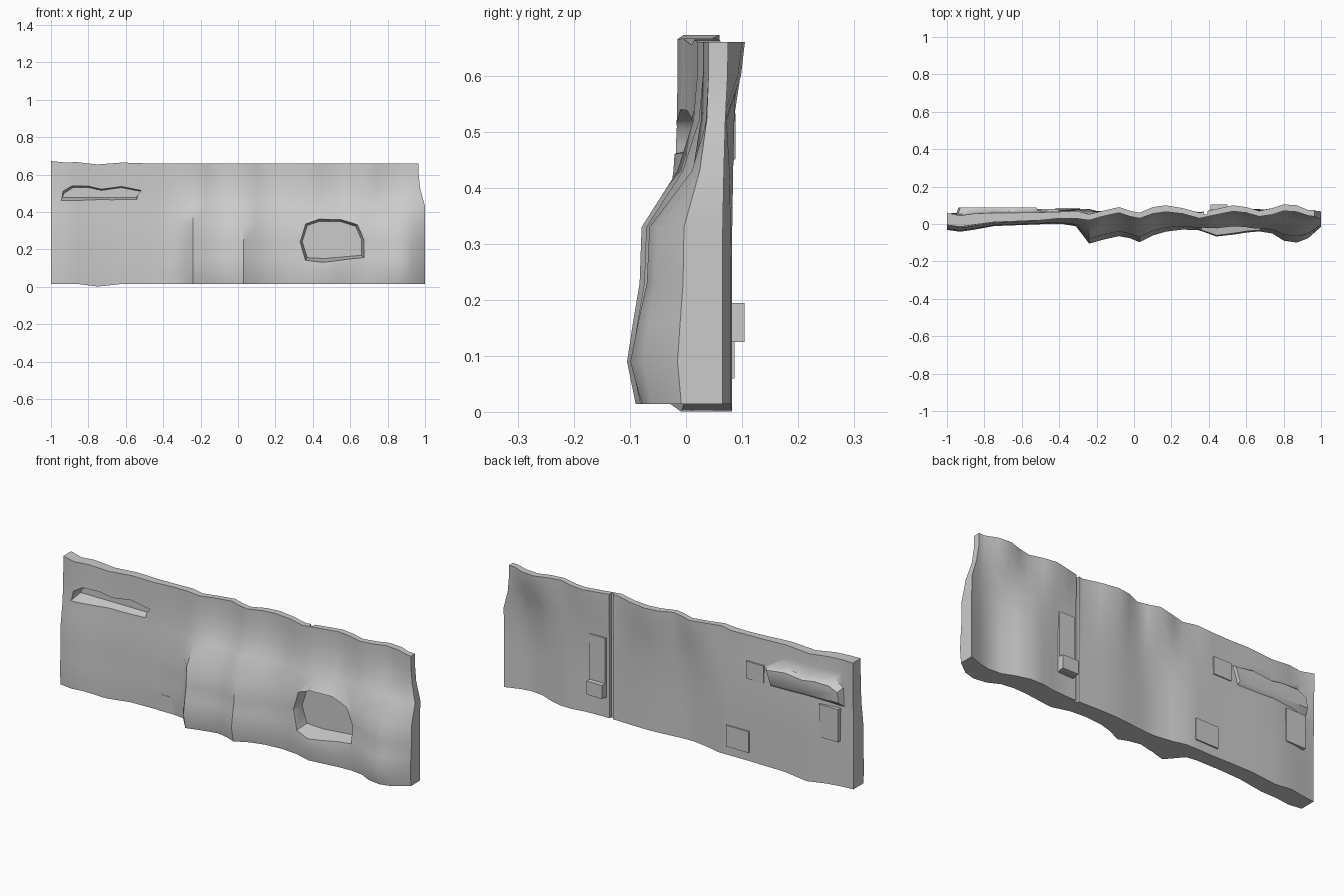
import bpy, bmesh
from math import radians

if "Cube" in bpy.data.objects:
    bpy.data.objects.remove(bpy.data.objects["Cube"])

# Columns: x, front y at the top, front y low down, back y at the top, back y low down
COLS = [(-1, -.005, -.03, .06, .055), (-.93, -.015, -.04, .045, .062), (-.86, -.005, -.03, .055, .075),
        (-.75, .01, -.01, .06, .082), (-.62, .015, -.005, .06, .08), (-.5, .02, 0, .062, .08),
        (-.4, .03, .005, .065, .078), (-.31, .03, -.01, .07, .08), (-.24, .02, -.098, .052, .08),
        (-.17, .04, -.078, .07, .062), (-.08, .06, -.058, .09, .048), (-.02, .04, -.07, .07, .05),
        (.03, .03, -.09, .06, .055), (.1, .055, -.055, .09, .063), (.17, .065, -.035, .1, .068),
        (.26, .055, -.025, .085, .068), (.35, .03, -.03, .06, .065), (.44, .05, -.06, .08, .065),
        (.53, .068, -.05, .1, .07), (.6, .06, -.04, .09, .082), (.67, .04, -.035, .07, .08),
        (.74, .05, -.045, .085, .06), (.8, .07, -.08, .105, .035), (.87, .065, -.09, .1, .028),
        (.93, .045, -.07, .075, .04), (1, .04, -.012, .075, .065)]
# Rows: z, weight of the low front, weight of the low back, right end x
ROWS = [(.015, .93, 1, 1), (.09, 1.06, 1, 1), (.16, .97, 1, 1), (.23, .87, 1, 1),
        (.33, .84, .95, 1), (.43, .3, .75, 1), (.52, .06, .5, .975), (.6, 0, .1, .965), (.66, 0, 0, .965)]


def new_object(name, bm):
    bmesh.ops.recalc_face_normals(bm, faces=bm.faces)
    me = bpy.data.meshes.new(name)
    bm.to_mesh(me)
    bm.free()
    ob = bpy.data.objects.new(name, me)
    bpy.context.collection.objects.link(ob)
    return ob


def taper_prism(name, front, back, yf, yb):
    """Solid between two (x, z) outlines lying at yf and yb."""
    bm = bmesh.new()
    a = [bm.verts.new((x, yf, z)) for x, z in front]
    b = [bm.verts.new((x, yb, z)) for x, z in back]
    n = len(a)
    bm.faces.new(a)
    bm.faces.new(b[::-1])
    for i in range(n):
        bm.faces.new((a[i], b[i], b[(i + 1) % n], a[(i + 1) % n]))
    return new_object(name, bm)


def shrink(pts, cx, cz, sx, sz):
    return [(cx + (x - cx) * sx, cz + (z - cz) * sz) for x, z in pts]


def rect(x0, x1, z0, z1):
    return [(x0, z0), (x1, z0), (x1, z1), (x0, z1)]


# Undulating wall: two wavy sheets closed around the rim
bm = bmesh.new()
front, back = [], []
last = len(COLS) - 1
for i, (x, top, low, btop, blow) in enumerate(COLS):
    fcol, bcol = [], []
    for j, (z, wf, wb, xr) in enumerate(ROWS):
        px = xr if i == last else min(x, xr - .02 * (last - i)) if x > .9 else x
        if j == 0 and -.81 < x < -.7:
            z = .001
        if j == len(ROWS) - 1 and x < -.5:
            z = {-1: .672, -.93: .665, -.86: .666, -.75: .654, -.62: .664}.get(x, z)
        fcol.append(bm.verts.new((px, top + (low - top) * wf, z)))
        bcol.append(bm.verts.new((px, btop + (blow - btop) * wb, z)))
    front.append(fcol)
    back.append(bcol)
nr = len(ROWS) - 1
for i in range(last):
    for j in range(nr):
        for s in (front, back):
            bm.faces.new((s[i][j], s[i + 1][j], s[i + 1][j + 1], s[i][j + 1]))
    for j in (0, nr):
        bm.faces.new((front[i][j], front[i + 1][j], back[i + 1][j], back[i][j]))
for i in (0, last):
    for j in range(nr):
        bm.faces.new((front[i][j], front[i][j + 1], back[i][j + 1], back[i][j]))
wall = new_object("rock_wall", bm)

# Recess outlines
window = [(.36, .14), (.33, .24), (.36, .34), (.43, .365), (.55, .365),
          (.64, .335), (.675, .25), (.675, .155), (.46, .135)]
slot = [(-.95, .445), (-.94, .52), (-.89, .55), (-.8, .55), (-.73, .535),
        (-.62, .55), (-.51, .53), (-.535, .435), (-.73, .44)]
slot_floor = [(x, max(z - .02, .478)) for x, z in shrink(slot, -.73, .49, .95, 1)]
cutters = [
    taper_prism("window_cutter", shrink(window, .5, .25, 1.1, 1.15),
                shrink(window, .5, .25, .92, .86), -.12, .035),
    taper_prism("slot_cutter", shrink(slot, -.73, .49, 1.02, 1.08), slot_floor, -.1, .05),
    taper_prism("groove_cutter", rect(.375, .392, -.1, .8), rect(.37, .4, -.1, .8), .05, .13)]
# Pocket shell bulging behind the slot, merged with the wall before cutting
backing = taper_prism("slot_backing", shrink(slot, -.72, .5, 1.02, 1.45),
                      shrink(slot, -.72, .49, .95, .7), .045, .088)
bpy.context.view_layer.objects.active = wall
for c in [backing] + cutters:
    m = wall.modifiers.new(c.name, 'BOOLEAN')
    m.operation = 'UNION' if c == backing else 'DIFFERENCE'
    m.object, m.solver = c, 'EXACT'
    bpy.ops.object.modifier_apply(modifier=m.name)
    bpy.data.objects.remove(c)
wall.select_set(True)
bpy.ops.object.shade_smooth_by_angle(angle=radians(45))

# Reinforcing blocks on the back
for name, r, y0, y1 in [
        ("rear_post", rect(.41, .5, .12, .43), .04, .078),
        ("rear_foot", rect(.41, .5, .125, .195), .04, .104),
        ("rear_patch", rect(-.42, -.29, .06, .17), .05, .086),
        ("rear_patch_upper", rect(-.5, -.4, .44, .53), .05, .08),
        ("rear_panel", rect(-.93, -.82, .25, .42), .04, .082)]:
    taper_prism(name, r, r, y0, y1)
# Flush block at the foot of the front step
r = rect(-.47, -.33, .015, .1)
taper_prism("front_foot_block", r, r, .001, .03)
